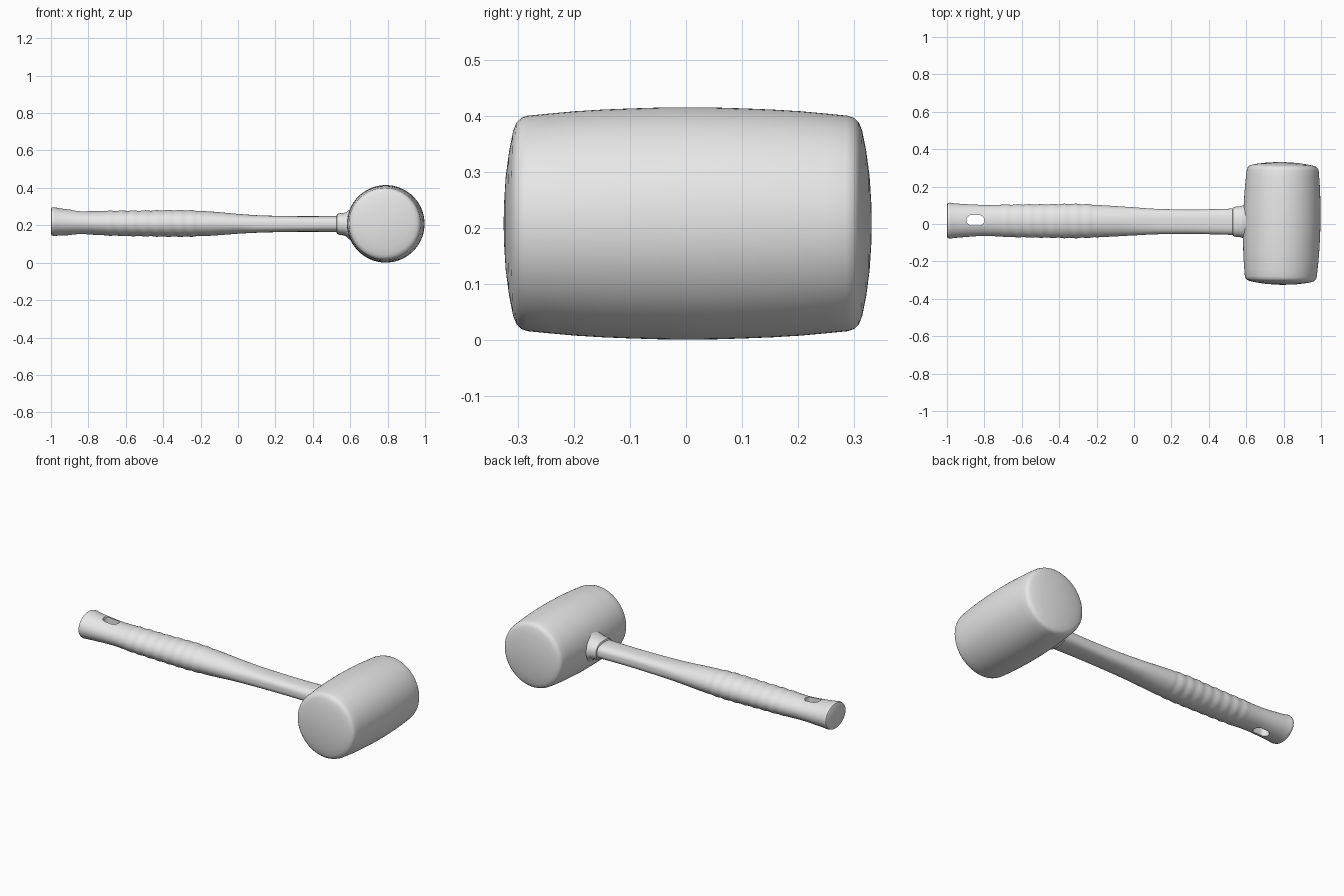
import bpy
import bmesh
from math import sin, cos, pi, radians
from mathutils import Vector, Matrix

if "Cube" in bpy.data.objects:
    bpy.data.objects.remove(bpy.data.objects["Cube"])

grey = bpy.data.materials.new("plain_grey")
grey.use_nodes = True
grey.diffuse_color = (0.8, 0.8, 0.8, 1)
grey.node_tree.nodes["Principled BSDF"].inputs["Base Color"].default_value = (0.8, 0.8, 0.8, 1)


def spline(keys, steps):
    """Smooth interpolation through rows of section values."""
    rows = []
    for i in range(len(keys) - 1):
        a, b = keys[max(i - 1, 0)], keys[i]
        c, d = keys[i + 1], keys[min(i + 2, len(keys) - 1)]
        for s in range(steps):
            t = s / steps
            rows.append([q + 0.5 * t * (r - p + t * (2 * p - 5 * q + 4 * r - u + t * (3 * (q - r) + u - p)))
                         for p, q, r, u in zip(a, b, c, d)])
    return rows + [list(keys[-1])]


def loft(name, sections, sides=64, matrix=Matrix()):
    """Skin rounded sections (x, centre y, centre z, radius y, radius z, power) along x."""
    bm = bmesh.new()
    rings = []
    for x, cy, cz, ry, rz, power in sections:
        ring = []
        for k in range(sides):
            c, s = cos(2 * pi * k / sides), sin(2 * pi * k / sides)
            f = (abs(c) ** power + abs(s) ** power) ** (-1 / power)
            ring.append(bm.verts.new((x, cy + ry * c * f, cz + rz * s * f)))
        rings.append(ring)
    for a, b in zip(rings, rings[1:]):
        for k in range(sides):
            n = (k + 1) % sides
            bm.faces.new((a[k], a[n], b[n], b[k]))
    bm.faces.new(rings[0])
    bm.faces.new(rings[-1])
    bm.transform(matrix)
    bmesh.ops.recalc_face_normals(bm, faces=bm.faces)
    return make_object(name, bm)


def make_object(name, bm):
    mesh = bpy.data.meshes.new(name)
    bm.to_mesh(mesh)
    bm.free()
    mesh.materials.append(grey)
    obj = bpy.data.objects.new(name, mesh)
    bpy.context.collection.objects.link(obj)
    return obj


def activate(obj):
    bpy.ops.object.select_all(action="DESELECT")
    obj.select_set(True)
    bpy.context.view_layer.objects.active = obj


# Barrel head: mirrored half profile of (distance from middle, radius)
half = [(0, 0.207), (0.05, 0.2065), (0.1, 0.205), (0.15, 0.203), (0.2, 0.2), (0.25, 0.1955),
        (0.285, 0.192), (0.297, 0.188), (0.305, 0.18), (0.311, 0.165), (0.318, 0.13),
        (0.324, 0.085), (0.327, 0.04), (0.328, 0.004)]
profile = [(-d, r) for d, r in reversed(half[1:])] + half
head_place = Matrix.Translation((0.79, 0.003, 0.208)) @ Matrix.Rotation(radians(88.9), 4, "Z")
head = loft("mallet_head", [(d, 0, 0, r, r, 2) for d, r in profile], 96, head_place)

# Handle: flared butt, swollen grip with shallow ripples, flattened neck
keys = [(-0.985, 0.018, 0.220, 0.096, 0.077, 2), (-0.93, 0.018, 0.217, 0.090, 0.071, 2),
        (-0.8, 0.019, 0.213, 0.083, 0.063, 2), (-0.65, 0.017, 0.211, 0.087, 0.067, 2),
        (-0.48, 0.016, 0.210, 0.089, 0.069, 2), (-0.3, 0.016, 0.210, 0.091, 0.071, 2),
        (-0.15, 0.015, 0.209, 0.084, 0.065, 2), (0, 0.014, 0.208, 0.075, 0.053, 2.2),
        (0.12, 0.013, 0.207, 0.068, 0.046, 2.6), (0.3, 0.012, 0.207, 0.065, 0.042, 2.8),
        (0.45, 0.012, 0.207, 0.068, 0.042, 2.7), (0.65, 0.012, 0.207, 0.074, 0.044, 2.5)]
sections = spline(keys, 12)
for row in sections:
    if -0.7 < row[0] < -0.2:
        ripple = 0.0018 * sin(2 * pi * (row[0] + 0.7) / 0.0625)
        row[3] += ripple
        row[4] += ripple
butt = [(-1, 0.018, 0.22, 0.086, 0.067, 2), (-0.996, 0.018, 0.22, 0.093, 0.074, 2)]
handle = loft("handle", butt + sections)

# Hanging hole: slot cut straight through the grip end
bm = bmesh.new()
outline = []
for k in range(32):
    a = 2 * pi * (k + 0.5) / 32
    side = 0.02 if cos(a) > 0 else -0.02
    outline.append(bm.verts.new((-0.848 + side + 0.028 * cos(a), 0.02 + 0.028 * sin(a), 0.05)))
base = bm.faces.new(outline)
top = bmesh.ops.extrude_face_region(bm, geom=[base])["geom"]
bmesh.ops.translate(bm, vec=Vector((0, 0, 0.32)), verts=[v for v in top if isinstance(v, bmesh.types.BMVert)])
bmesh.ops.recalc_face_normals(bm, faces=bm.faces)
cutter = make_object("hole_cutter", bm)
cutter.hide_render = True
cut = handle.modifiers.new("hanging_hole", "BOOLEAN")
cut.operation = "DIFFERENCE"
cut.solver = "EXACT"
cut.object = cutter
activate(handle)
bpy.ops.object.modifier_apply(modifier=cut.name)
bpy.data.objects.remove(cutter)

# Collar: stepped sleeve flaring into the head
collar = loft("collar", [(0.526, 0.012, 0.207, 0.068, 0.042, 2.6), (0.53, 0.012, 0.207, 0.076, 0.052, 2.4),
                         (0.54, 0.012, 0.207, 0.080, 0.057, 2.3), (0.565, 0.012, 0.206, 0.082, 0.060, 2.2),
                         (0.58, 0.012, 0.205, 0.086, 0.066, 2.1), (0.594, 0.011, 0.204, 0.091, 0.078, 2),
                         (0.61, 0.01, 0.204, 0.098, 0.092, 2), (0.64, 0.01, 0.204, 0.1, 0.1, 2)])

for part in (head, handle, collar):
    activate(part)
    bpy.ops.object.shade_smooth_by_angle(angle=radians(35))
